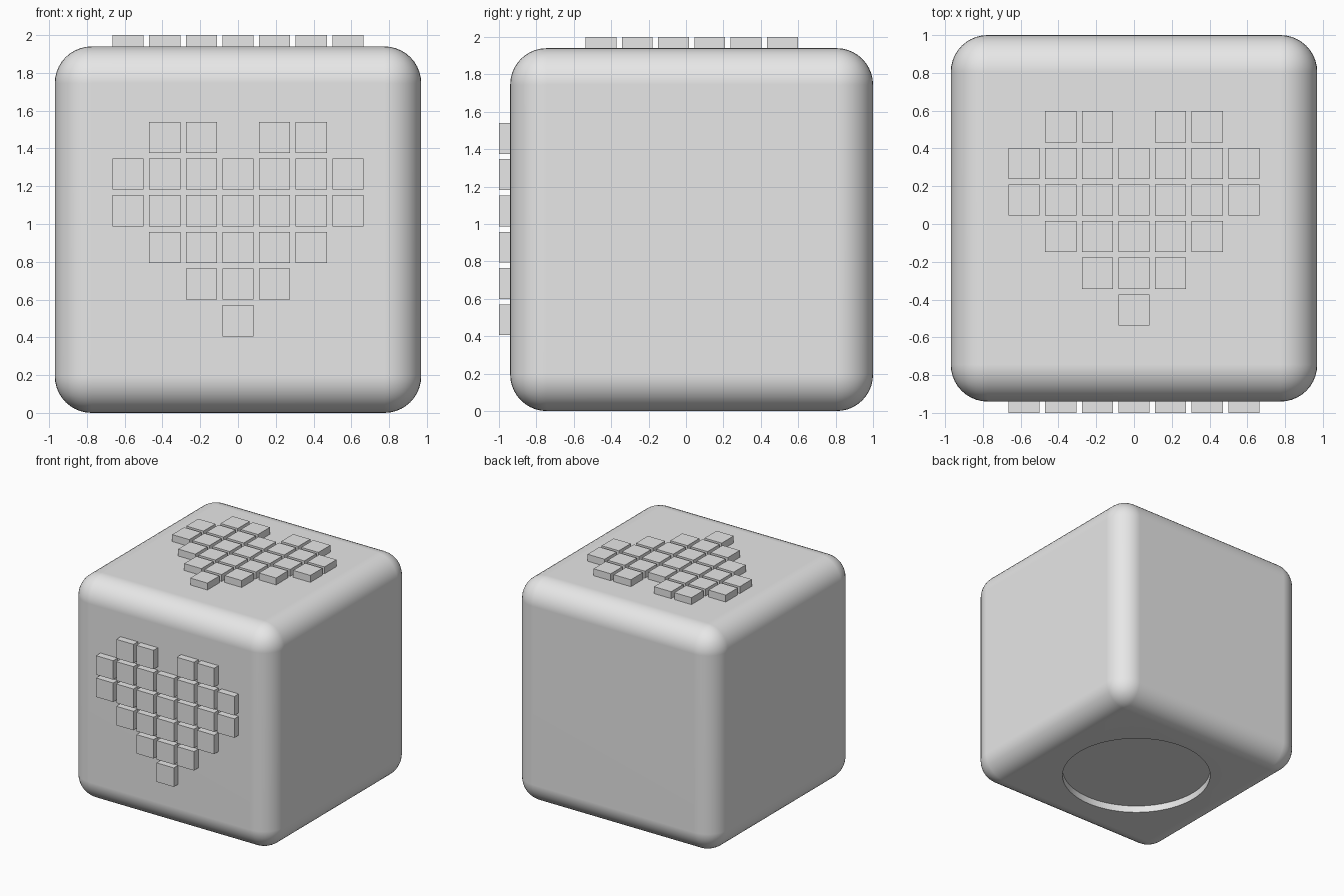
import bpy
import math

if "Cube" in bpy.data.objects:
    bpy.data.objects.remove(bpy.data.objects["Cube"], do_unlink=True)

SIZE, ROUND = 1.94, 0.195          # body edge length and corner radius
PITCH, TILE, RAISE = 0.194, 0.165, 0.06
CENTRE = (0, 0.03, SIZE / 2)
SINK = 0.01                        # how far tiles reach into the body

grey = bpy.data.materials.new("light grey")
grey.use_nodes = True
grey.diffuse_color = (0.8, 0.8, 0.8, 1)
grey.node_tree.nodes["Principled BSDF"].inputs["Base Color"].default_value = (0.8, 0.8, 0.8, 1)


def box(name, location, size):
    bpy.ops.mesh.primitive_cube_add(size=1, location=location)
    obj = bpy.context.object
    obj.name = name
    obj.scale = size
    bpy.ops.object.transform_apply(location=False, rotation=False, scale=True)
    obj.data.materials.append(grey)
    return obj


# Cutter for the round recess underneath
bpy.ops.mesh.primitive_cylinder_add(vertices=96, radius=0.61, depth=0.12,
                                    location=(0, CENTRE[1], 0))
cutter = bpy.context.object
cutter.name = "base_recess_cutter"
cutter.data.materials.append(grey)
cutter.hide_render = True
cutter.hide_viewport = True

# Rounded body
body = box("body", CENTRE, (SIZE, SIZE, SIZE))
bevel = body.modifiers.new("Rounded edges", "BEVEL")
bevel.width = ROUND
bevel.segments = 10
bpy.ops.object.modifier_apply(modifier=bevel.name)
cut = body.modifiers.new("Base recess", "BOOLEAN")
cut.object = cutter
cut.operation = "DIFFERENCE"
cut.solver = "EXACT"
bpy.ops.object.modifier_apply(modifier=cut.name)
bpy.ops.object.shade_smooth_by_angle(angle=math.radians(30))
weighted = body.modifiers.new("Flat sides", "WEIGHTED_NORMAL")
weighted.keep_sharp = True

# Heart of raised square tiles on the front and on the top
HEART = [" ## ## ",
         "#######",
         "#######",
         " ##### ",
         "  ###  ",
         "   #   "]
thick = RAISE + SINK
lift = (RAISE - SINK) / 2
for row, line in enumerate(HEART):
    for col, mark in enumerate(line):
        if mark != "#":
            continue
        x = (col - 3) * PITCH
        up = (2.5 - row) * PITCH
        box("front_heart_tile", (x, CENTRE[1] - SIZE / 2 - lift, CENTRE[2] + up + 0.003),
            (TILE, thick, TILE))
        box("top_heart_tile", (x, CENTRE[1] + up, SIZE + lift),
            (TILE, TILE, thick))
